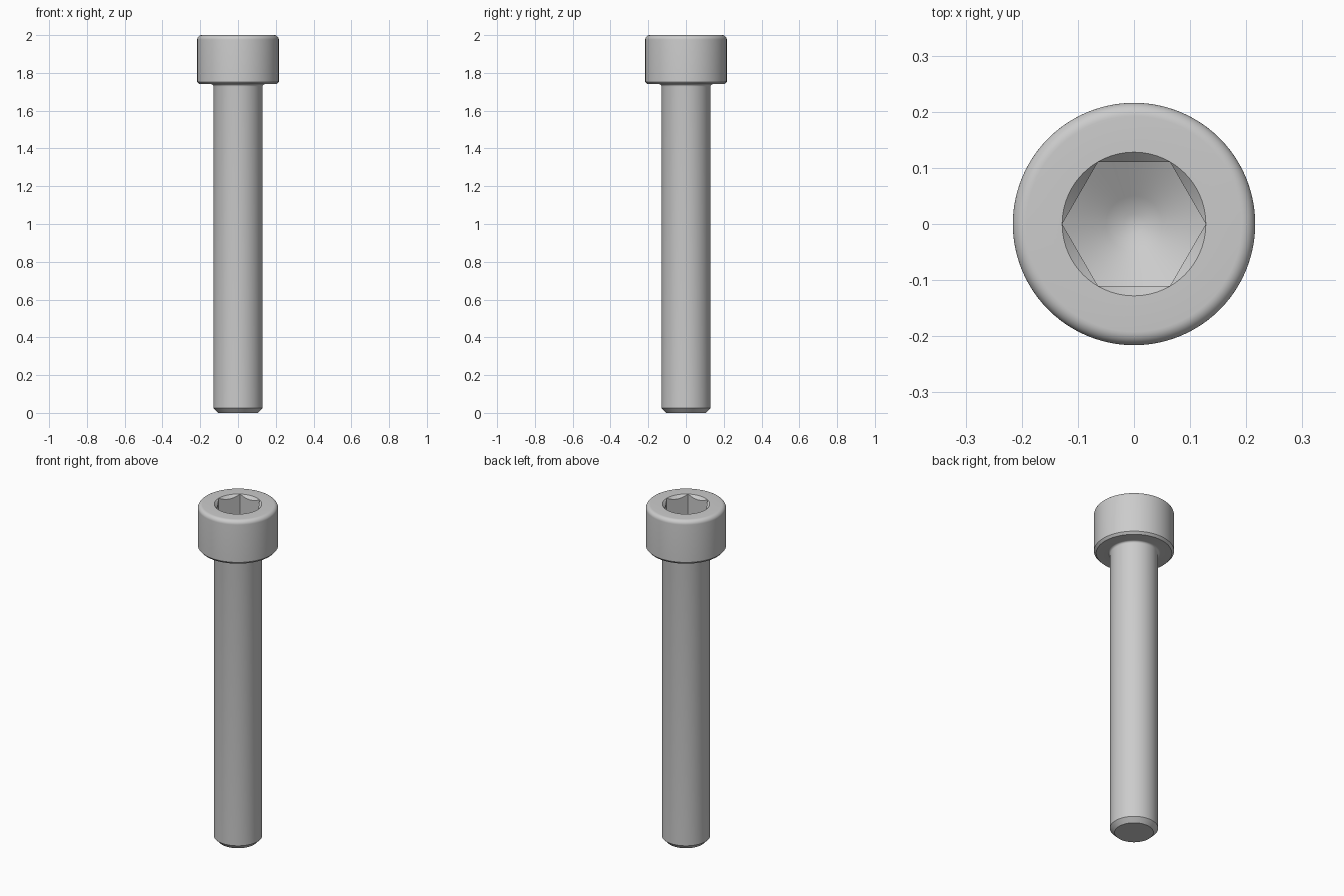
import bpy
import bmesh
from math import sin, cos, pi, tan, radians

if "Cube" in bpy.data.objects:
    bpy.data.objects.remove(bpy.data.objects["Cube"])

SEG = 96                # divisible by six so the hexagon corners land on vertices
R_HEAD, R_SHANK = 0.216, 0.130
Z_HEAD, Z_TOP = 1.74, 2.0
R_SOCKET = 0.128        # hexagon corner radius
APOTHEM = R_SOCKET * cos(pi / 6)
Z_SOCKET = 1.87         # where the drill cone meets the middle of each flat
SLOPE = tan(radians(30))


def arc(cx, cz, r, start, end, steps):
    """Points of a fillet in the radius/height plane, angles in degrees."""
    angles = [radians(start + (end - start) * i / steps) for i in range(steps + 1)]
    return [(cx + r * cos(a), cz + r * sin(a)) for a in angles]


def round_ring(r, z):
    return [(r, z)] * SEG


def hex_radius(i):
    a = (2 * pi * i / SEG) % (pi / 3)
    return APOTHEM / cos(a - pi / 6)


# Outer profile: chamfered tip, shank, neck fillet, head with rounded top rim
profile = [(0.105, 0.0), (R_SHANK, 0.026)]
profile += arc(R_SHANK + 0.012, Z_HEAD - 0.012, 0.012, 180, 90, 5)
profile += [(0.204, Z_HEAD), (R_HEAD, Z_HEAD + 0.013)]
profile += arc(R_HEAD - 0.024, Z_TOP - 0.024, 0.024, 0, 90, 8)
profile += [(R_SOCKET, Z_TOP)]
rings = [round_ring(r, z) for r, z in profile]

# Hexagon socket: countersunk mouth, flat walls, drilled cone floor
hexagon = [hex_radius(i) for i in range(SEG)]
rings.append([(r, Z_TOP - (R_SOCKET - r)) for r in hexagon])
rings.append([(r, Z_SOCKET + (r - APOTHEM) * SLOPE) for r in hexagon])
for r in (0.09, 0.05, 0.018):
    rings.append(round_ring(r, Z_SOCKET + (r - APOTHEM) * SLOPE))

# Loft all rings into one closed body
bm = bmesh.new()
loops = []
for ring in rings:
    loops.append([bm.verts.new((r * cos(2 * pi * i / SEG), r * sin(2 * pi * i / SEG), z))
                  for i, (r, z) in enumerate(ring)])
for low, high in zip(loops, loops[1:]):
    for i in range(SEG):
        j = (i + 1) % SEG
        bm.faces.new((low[i], low[j], high[j], high[i]))
bm.faces.new(loops[0][::-1])
bm.faces.new(loops[-1])
bmesh.ops.remove_doubles(bm, verts=bm.verts, dist=1e-5)
bmesh.ops.recalc_face_normals(bm, faces=bm.faces)

mesh = bpy.data.meshes.new("socket_head_screw")
bm.to_mesh(mesh)
bm.free()
screw = bpy.data.objects.new("socket_head_screw", mesh)
bpy.context.collection.objects.link(screw)

# Plain steel
steel = bpy.data.materials.new("steel_grey")
steel.diffuse_color = (0.6, 0.6, 0.6, 1.0)
steel.use_nodes = True
steel.node_tree.nodes["Principled BSDF"].inputs["Base Color"].default_value = steel.diffuse_color
mesh.materials.append(steel)

bpy.context.view_layer.objects.active = screw
screw.select_set(True)
bpy.ops.object.shade_smooth_by_angle(angle=radians(31))
